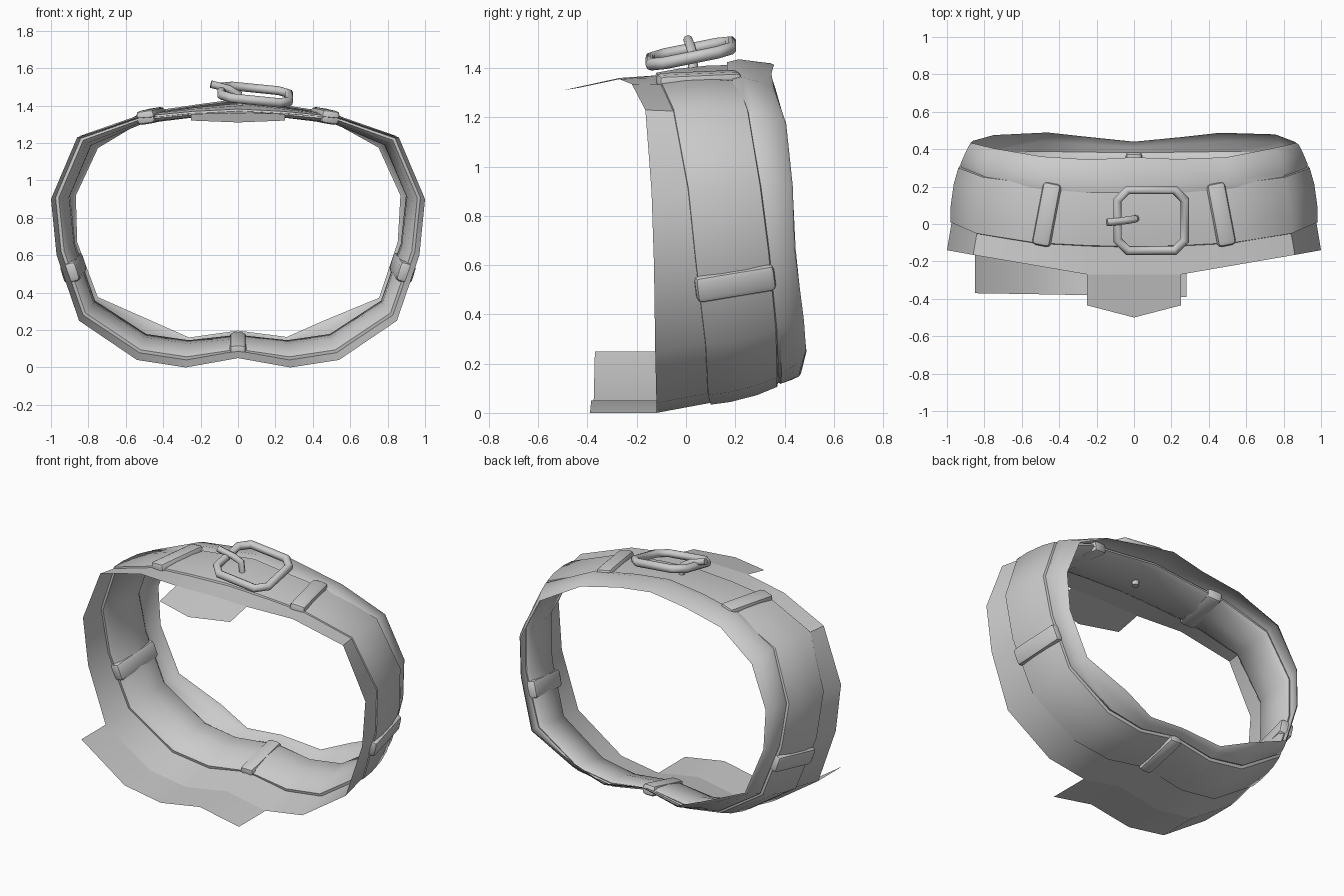
import bpy, bmesh, math
from mathutils import Vector, Matrix

if "Cube" in bpy.data.objects:
    bpy.data.objects.remove(bpy.data.objects["Cube"])

# Half outline of the waist, bottom centre to top centre:
# x, z, skirt edge y, belt front y, belt back y, shirt edge y, shirt rim inset
HALF = [
    (0, .05, -.12, .10, .37, .44, .01),
    (.28, 0, -.12, .10, .37, .46, .03),
    (.54, .04, -.12, .09, .37, .495, .07),
    (.85, .25, -.125, .08, .365, .475, .03),
    (.97, .60, -.13, .04, .335, .44, .03),
    (1.0, .90, -.14, .01, .30, .44, .03),
    (.86, 1.23, -.165, -.05, .25, .40, .06),
    (.54, 1.335, -.22, -.10, .21, .36, .02),
    (.25, 1.355, -.27, -.115, .19, .35, .0),
    (0, 1.36, -.27, -.12, .19, .35, .01),
]
RING = [(s, 1) for s in range(10)] + [(s, -1) for s in range(8, 0, -1)]


def station(s):
    i = min(int(s), 8)
    f = s - i
    return [a + (b - a) * f for a, b in zip(HALF[i], HALF[i + 1])]


def outward(s):
    a, b = station(max(s - .5, 0)), station(min(s + .5, 9))
    if s < .5:
        return Vector((0, 0, -1))
    if s > 8.5:
        return Vector((0, 0, 1))
    return Vector((b[1] - a[1], 0, a[0] - b[0])).normalized()


def thickness(s):
    return .03 if s < .5 else .05 if s <= 6 else .035


def point(s, side, t, y, out=0):
    """Point on the waist; t tapers the outline from skirt (0) to back (1)."""
    st = station(s)
    lift = .12 - .1 * st[1] + max(0, s - 6) * .024
    p = Vector((st[0] * (1 - .07 * t), y, st[1] + lift * t))
    p += outward(s) * out
    p.x *= side
    return p


def finish(name, bm, angle=40):
    bmesh.ops.recalc_face_normals(bm, faces=bm.faces)
    me = bpy.data.meshes.new(name)
    bm.to_mesh(me)
    bm.free()
    ob = bpy.data.objects.new(name, me)
    bpy.context.collection.objects.link(ob)
    bpy.ops.object.select_all(action='DESELECT')
    ob.select_set(True)
    bpy.context.view_layer.objects.active = ob
    bpy.ops.object.shade_smooth_by_angle(angle=math.radians(angle))
    return ob


def band(name, rows, closed=True, angle=40):
    bm = bmesh.new()
    vs = [[bm.verts.new(p) for p in row] for row in rows]
    n = len(rows[0])
    for a, b in zip(vs, vs[1:]):
        for i in range(n if closed else n - 1):
            j = (i + 1) % n
            bm.faces.new((a[i], a[j], b[j], b[i]))
    bmesh.ops.remove_doubles(bm, verts=bm.verts, dist=1e-5)
    return finish(name, bm, angle)


# Skirt edge below the belt
band("skirt_band", [
    [point(s, d, 0, HALF[s][2]) for s, d in RING],
    [point(s, d, .32, HALF[s][3] + .02, -.006) for s, d in RING]])

# Padded belt strap: closed section, outer face then inner face (fraction, depth)
rows = []
for f, depth in ((0, -.1), (.3, -.3), (.7, -.3), (1, -.05), (1.02, .4), (.93, .85),
                 (.5, 1.1), (.07, .85), (-.02, .4), (0, -.1)):
    rows.append([point(s, d, .32 + .58 * f, HALF[s][3] + (HALF[s][4] - HALF[s][3]) * f,
                       -depth * thickness(s)) for s, d in RING])
band("belt_strap", rows, angle=50)

# Gathered shirt cloth behind the belt
rows = []
for f, out, rim in ((-.15, -.01, 0), (.15, 0, 0), (.6, -.012, .3), (.92, -.018, .7), (1, -.022, 1)):
    row = []
    for k, (s, d) in enumerate(RING):
        st = HALF[s]
        wave = .012 * math.sin(k * 2.3) * max(f, 0)
        row.append(point(s, d, 1, st[4] + (st[5] - st[4]) * f + wave * .6,
                         out - rim * st[6] + wave + (.018 if s > 6 else 0)))
    rows.append(row)
band("shirt_fold", rows)

# Rear flap hanging from the skirt, off to the left
flap = [(3, -1), (2, -1), (1, -1), (0, 1), (1, 1)]
band("lower_flap", [
    [point(s, d, 0, HALF[s][2]) for s, d in flap],
    [point(s, d, 0, -.37 - .005 * i) for i, (s, d) in enumerate(flap)]], False)

# Pointed flap below the buckle
band("upper_flap", [
    [point(8, -1, 0, -.27), point(9, 1, 0, -.27), point(8, 1, 0, -.27)],
    [Vector((-.25, -.435, 1.32)), Vector((0, -.5, 1.31)), Vector((.25, -.435, 1.32))]], False)


# Belt loops wrapped around the strap
def belt_loop(name, s_front, s_back, side, width):
    s = (s_front + s_back) / 2
    p = point(s_front, side, .32, station(s_front)[3])
    q = point(s_back, side, .9, station(s_back)[4])
    along = (q - p).normalized()
    n = outward(s)
    n.x *= side
    n = (n - along * n.dot(along)).normalized()
    across = along.cross(n)
    size = Vector((width, (q - p).length + .03, thickness(s) + .04))
    bm = bmesh.new()
    bmesh.ops.create_cube(bm, size=1)
    bmesh.ops.scale(bm, vec=size, verts=bm.verts)
    bmesh.ops.bevel(bm, geom=list(bm.edges), offset=.022, segments=2, profile=.5, affect='EDGES')
    m = Matrix((across, along, n)).transposed().to_4x4()
    m.translation = (p + q) / 2 - n * (thickness(s) / 2 - .014)
    bm.transform(m)
    finish(name, bm)


for side, tag in ((1, "right"), (-1, "left")):
    belt_loop("top_loop_" + tag, 7.12, 7.26, side, .10)
    belt_loop("side_loop_" + tag, 3.66, 3.68, side, .11)
belt_loop("back_loop", 0, 0, 1, .09)


# Buckle frame and prong
def tube(name, pts, radius, cyclic):
    cu = bpy.data.curves.new(name, 'CURVE')
    cu.dimensions = '3D'
    cu.bevel_depth = radius
    cu.bevel_resolution = 2
    cu.use_fill_caps = True
    sp = cu.splines.new('POLY')
    sp.points.add(len(pts) - 1)
    for v, p in zip(sp.points, pts):
        v.co = (*p, 1)
    sp.use_cyclic_u = cyclic
    ob = bpy.data.objects.new(name, cu)
    bpy.context.collection.objects.link(ob)
    bpy.ops.object.select_all(action='DESELECT')
    ob.select_set(True)
    bpy.context.view_layer.objects.active = ob
    bpy.ops.object.convert(target='MESH')
    bpy.ops.object.shade_smooth_by_angle(angle=math.radians(50))


w, h, c = .18, .162, .055
corners = [(w, h - c), (w - c, h), (c - w, h), (-w, h - c), (-w, c - h), (c - w, -h), (w - c, -h), (w, c - h)]
tube("buckle_frame", [(.092 + x, .02 + y, 1.46 - .1 * x + .2 * y) for x, y in corners], .025, True)
tube("buckle_prong", [(-.145, .008, 1.515), (-.05, .018, 1.49), (.005, .027, 1.46), (.015, .03, 1.325)], .02, False)
